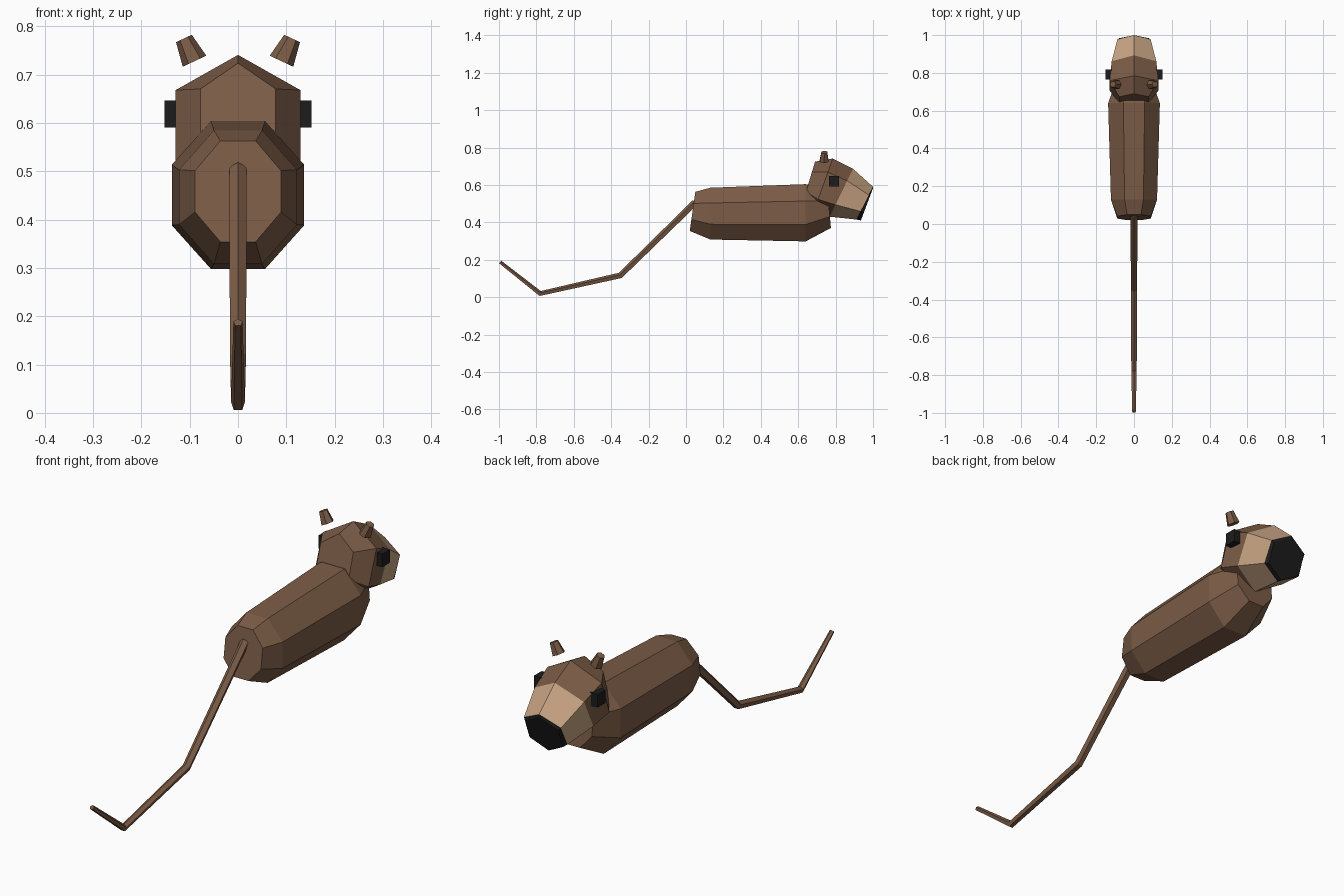
import bpy, bmesh, math
from mathutils import Vector

if "Cube" in bpy.data.objects:
    bpy.data.objects.remove(bpy.data.objects["Cube"])


def material(name, rgb):
    m = bpy.data.materials.new(name)
    m.diffuse_color = (*rgb, 1)
    m.use_nodes = True
    m.node_tree.nodes["Principled BSDF"].inputs["Base Color"].default_value = m.diffuse_color
    return m


BROWN = material("brown_fur", (0.2, 0.107, 0.062))
TAN = material("tan_muzzle", (0.57, 0.37, 0.225))
BLACK = material("black", (0.012, 0.012, 0.012))

HEX = [(0, 1), (1, .5), (1, -.5), (0, -1), (-1, -.5), (-1, .5)]
OCT = [(.41, 1), (1, .41), (1, -.41), (.41, -1),
       (-.41, -1), (-1, -.41), (-1, .41), (-.41, 1)]


def ring(shape, top, bottom, half_width):
    """Cross-section whose top and bottom are (y, z) points."""
    t, b = Vector((0, *top)), Vector((0, *bottom))
    return [(t + b) / 2 + (t - b) / 2 * v + Vector((half_width * u, 0, 0))
            for u, v in shape]


def loft(name, rings, mat):
    bm = bmesh.new()
    rows = [[bm.verts.new(p) for p in r] for r in rings]
    n = len(rows[0])
    for a, b in zip(rows, rows[1:]):
        for i in range(n):
            j = (i + 1) % n
            bm.faces.new((a[i], a[j], b[j], b[i]))
    bm.faces.new(rows[0])
    bm.faces.new(rows[-1])
    bmesh.ops.recalc_face_normals(bm, faces=bm.faces)
    mesh = bpy.data.meshes.new(name)
    bm.to_mesh(mesh)
    bm.free()
    mesh.materials.append(mat)
    ob = bpy.data.objects.new(name, mesh)
    bpy.context.collection.objects.link(ob)
    return ob


# Body: octagonal barrel
loft("body", [ring(OCT, *r) for r in (
    ((.05, .563), (.02, .354), .089),
    ((.13, .585), (.13, .308), .122),
    ((.64, .604), (.64, .298), .137),
    ((.755, .575), (.775, .37), .09))], BROWN)

# Head: hexagonal sections tilted forward, split by colour
back = ring(HEX, (.69, .724), (.625, .51), .078)
brow = ring(HEX, (.785, .741), (.68, .45), .129)
cheek = ring(HEX, (.893, .686), (.768, .43), .118)
lip = ring(HEX, (1.0, .59), (.91, .415), .088)
tip = ring(HEX, (.999, .58), (.935, .41), .08)
loft("head", [back, brow, cheek], BROWN)
loft("muzzle", [cheek, lip], TAN)
loft("nose", [lip, tip], BLACK)

# Ears and eyes on both sides
for side, label in ((1, "right"), (-1, "left")):
    base, top = Vector((.09 * side, .738, .728)), Vector((.112 * side, .74, .775))
    axis = (top - base).normalized()
    across = axis.cross(Vector((0, 1, 0)))
    loft("ear_" + label,
         [[c + r * (across * math.cos(a) + Vector((0, 1, 0)) * math.sin(a))
           for a in (math.tau * k / 6 for k in range(6))]
          for c, r in ((base, .027), (top, .018))], BROWN)
    loft("eye_" + label,
         [[(x * side, y, z) for y, z in
           ((.765, .591), (.818, .591), (.818, .647), (.765, .647))]
          for x in (.105, .152)], BLACK)

# Tail: thin five-sided tube bent in three stretches
path = [Vector(p) for p in ((0, .05, .505), (0, -.35, .115),
                            (0, -.78, .018), (0, -.994, .187))]
rings = []
for i, (p, r) in enumerate(zip(path, (.019, .0175, .015, .01))):
    before = (p - path[i - 1]).normalized() if i else Vector()
    after = (path[i + 1] - p).normalized() if i < 3 else Vector()
    up = (before + after).normalized().cross(Vector((1, 0, 0)))
    up = up if up.z > 0 else -up
    rings.append([p + r * (Vector((1, 0, 0)) * math.sin(a) + up * math.cos(a))
                  for a in (math.tau * k / 5 for k in range(5))])
loft("tail", rings, BROWN)
